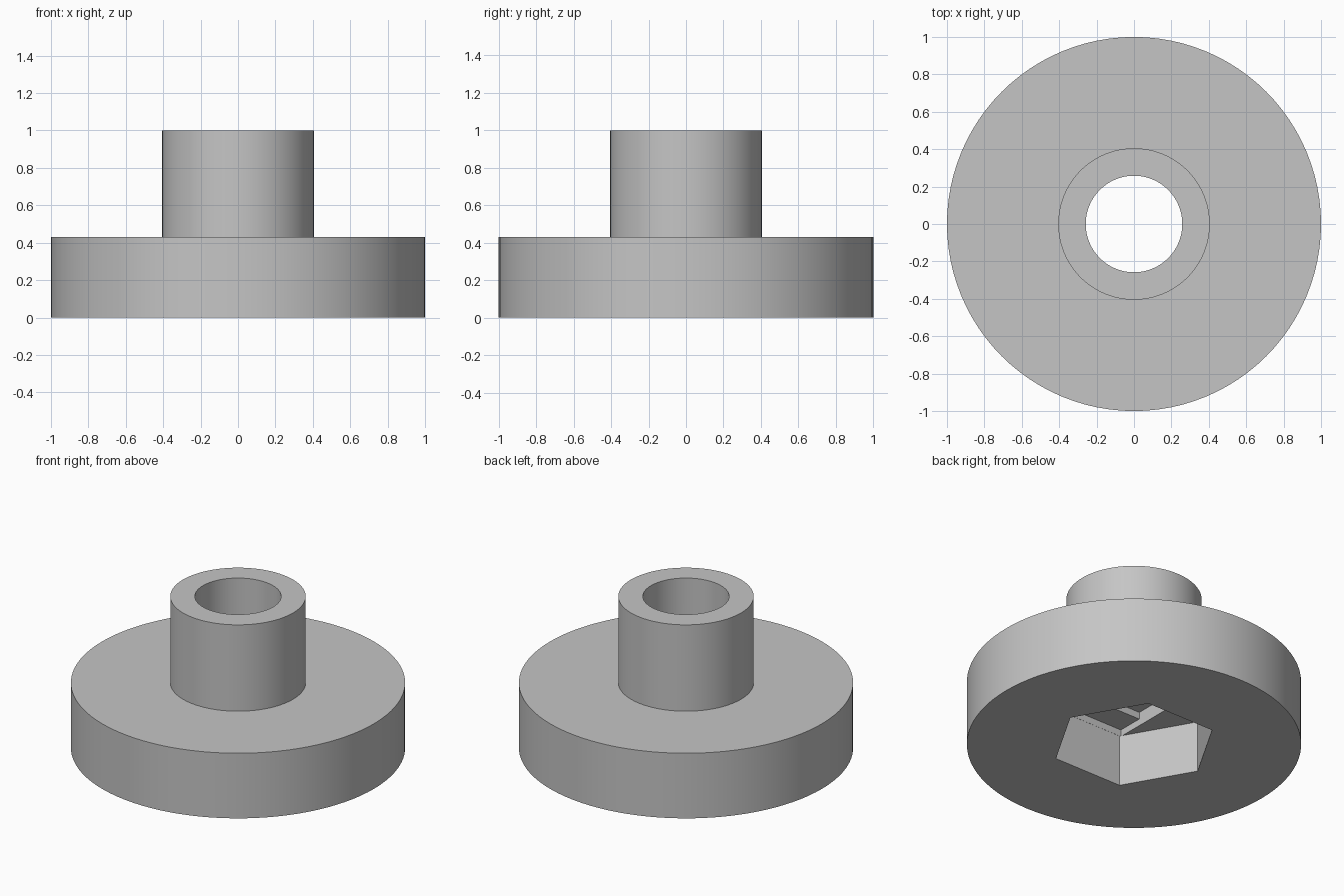
import bpy
import bmesh
import math
from mathutils import Matrix

if "Cube" in bpy.data.objects:
    bpy.data.objects.remove(bpy.data.objects["Cube"], do_unlink=True)

SEGMENTS = 96
FLANGE_R, FLANGE_TOP = 1.0, 0.43
HUB_R, HUB_TOP = 0.405, 1.0
BORE_R = 0.258
NUT_R, NUT_TOP = 0.497, 0.34
SLOT_TOP, SQUARE_TOP = 0.385, 0.43

grey = bpy.data.materials.new("plain grey")
grey.use_nodes = True
colour = (0.56, 0.56, 0.56, 1)
grey.diffuse_color = colour
grey.node_tree.nodes["Principled BSDF"].inputs["Base Color"].default_value = colour


def make_object(name, bm):
    bmesh.ops.recalc_face_normals(bm, faces=bm.faces)
    mesh = bpy.data.meshes.new(name)
    bm.to_mesh(mesh)
    bm.free()
    mesh.materials.append(grey)
    obj = bpy.data.objects.new(name, mesh)
    bpy.context.collection.objects.link(obj)
    return obj


def lathe(name, profile):
    bm = bmesh.new()
    verts = [bm.verts.new((r, 0, z)) for r, z in profile]
    edges = [bm.edges.new(pair) for pair in zip(verts, verts[1:])]
    bmesh.ops.spin(bm, geom=verts + edges, axis=(0, 0, 1), cent=(0, 0, 0),
                   angle=math.tau, steps=SEGMENTS, use_merge=True)
    bmesh.ops.remove_doubles(bm, verts=bm.verts, dist=1e-5)
    return make_object(name, bm)


def prism(name, sides, radius, bottom, top):
    # First corner lies on +x
    bm = bmesh.new()
    ring = [bm.verts.new((radius * math.cos(math.tau * i / sides),
                          radius * math.sin(math.tau * i / sides), bottom))
            for i in range(sides)]
    base = bm.faces.new(ring)
    lid = bmesh.ops.extrude_face_region(bm, geom=[base])["geom"]
    bmesh.ops.translate(bm, vec=(0, 0, top - bottom),
                        verts=[v for v in lid if isinstance(v, bmesh.types.BMVert)])
    return make_object(name, bm)


def block(name, width, depth, bottom, top):
    bm = bmesh.new()
    place = Matrix.Translation((0, 0, (bottom + top) / 2))
    size = Matrix.Diagonal((width, depth, top - bottom, 1))
    bmesh.ops.create_cube(bm, size=1, matrix=place @ size)
    return make_object(name, bm)


# Flange and hub as one turned solid
body = lathe("flanged_hub", [(0, 0), (FLANGE_R, 0), (FLANGE_R, FLANGE_TOP),
                             (HUB_R, FLANGE_TOP), (HUB_R, HUB_TOP), (0, HUB_TOP)])

# Bore, nut pocket and the two bridging steps above the pocket
eps = 0.001
flat_to_flat = NUT_R * math.sqrt(3)
cutters = [
    prism("bore_cutter", SEGMENTS, BORE_R, -0.1, HUB_TOP + 0.1),
    prism("nut_pocket_cutter", 6, NUT_R, -0.1, NUT_TOP),
    block("slot_cutter", 2 * BORE_R, flat_to_flat - 2 * eps, NUT_TOP - eps, SLOT_TOP),
    block("square_cutter", 2 * BORE_R + eps, 2 * BORE_R + eps, NUT_TOP - 2 * eps, SQUARE_TOP + eps),
]
for cutter in cutters:
    cutter.hide_render = True
    cut = body.modifiers.new(cutter.name, "BOOLEAN")
    cut.operation = "DIFFERENCE"
    cut.solver = "EXACT"
    cut.object = cutter

# Bake the cuts and drop the cutters
graph = bpy.context.evaluated_depsgraph_get()
baked = bpy.data.meshes.new_from_object(body.evaluated_get(graph))
body.modifiers.clear()
body.data = baked
baked.materials.clear()
baked.materials.append(grey)
for poly in baked.polygons:
    poly.material_index = 0
for cutter in cutters:
    bpy.data.objects.remove(cutter, do_unlink=True)

bpy.ops.object.select_all(action="DESELECT")
body.select_set(True)
bpy.context.view_layer.objects.active = body
bpy.ops.object.shade_smooth_by_angle(angle=math.radians(30))
